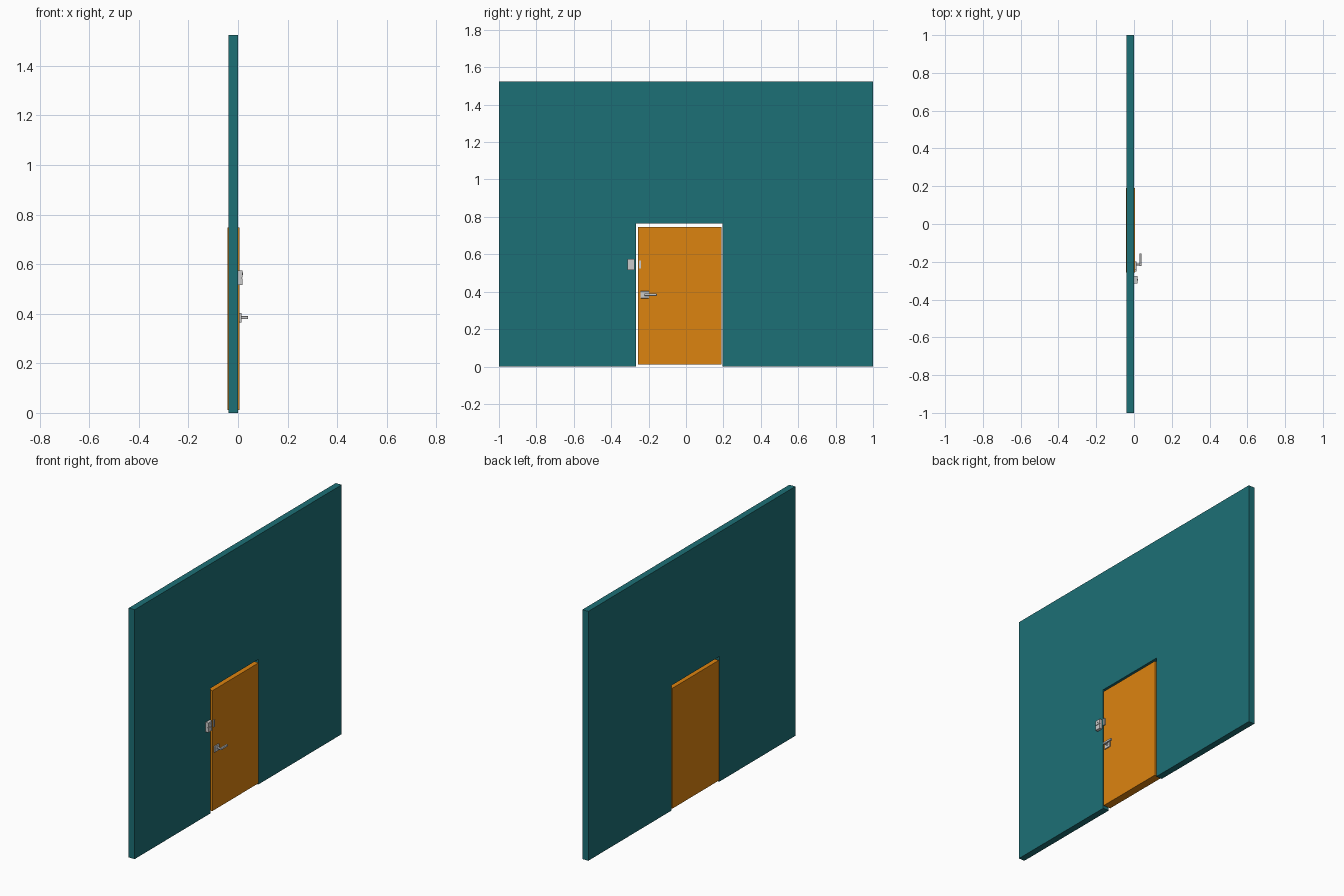
import bpy, bmesh, math

if "Cube" in bpy.data.objects:
    bpy.data.objects.remove(bpy.data.objects["Cube"])


def material(name, rgb):
    m = bpy.data.materials.new(name)
    m.diffuse_color = (*rgb, 1)
    m.use_nodes = True
    m.node_tree.nodes["Principled BSDF"].inputs["Base Color"].default_value = m.diffuse_color
    return m


def finish(name, bm, mat=None):
    me = bpy.data.meshes.new(name)
    bmesh.ops.recalc_face_normals(bm, faces=bm.faces)
    bm.to_mesh(me)
    bm.free()
    ob = bpy.data.objects.new(name, me)
    bpy.context.collection.objects.link(ob)
    if mat:
        me.materials.append(mat)
    return ob


def box(name, x, y, z, mat=None, bevel=0):
    bm = bmesh.new()
    bmesh.ops.create_cube(bm, size=1)
    for v in bm.verts:
        for i, (a, b) in enumerate((x, y, z)):
            v.co[i] = (a + b) / 2 + v.co[i] * (b - a)
    ob = finish(name, bm, mat)
    if bevel:
        mod = ob.modifiers.new("edge", 'BEVEL')
        mod.width, mod.segments = bevel, 2
    return ob


def extrude_x(name, outline, x0, x1, mat=None):
    bm = bmesh.new()
    face = bm.faces.new([bm.verts.new((x0, y, z)) for y, z in outline])
    geom = bmesh.ops.extrude_face_region(bm, geom=[face])["geom"]
    for v in geom:
        if isinstance(v, bmesh.types.BMVert):
            v.co.x = x1
    return finish(name, bm, mat)


def disc(name, y, z, r, x0, x1, n=16):
    pts = [(y + r * math.cos(2 * math.pi * i / n), z + r * math.sin(2 * math.pi * i / n))
           for i in range(n)]
    return extrude_x(name, pts, x0, x1)


teal = material("wall_teal", (0.012, 0.16, 0.18))
orange = material("door_orange", (0.72, 0.23, 0.005))

# Wall with a doorway open at the floor
extrude_x("wall", [(-1, 0), (-0.267, 0), (-0.267, 0.765), (0.195, 0.765),
                   (0.195, 0), (1, 0), (1, 1.525), (-1, 1.525)], -0.039, 0.001, teal)

# Door leaf, slightly thicker than the wall
box("door", (-0.042, 0.006), (-0.257, 0.19), (0.011, 0.747), orange)

# Lever handle
box("handle_plate", (0.006, 0.014), (-0.243, -0.198), (0.365, 0.403), bevel=0.002)
disc("handle_neck", -0.215, 0.384, 0.006, 0.013, 0.033)
box("handle_lever", (0.030, 0.041), (-0.222, -0.156), (0.378, 0.390), bevel=0.002)

# Lock unit on the wall: two stacked halves with a button
box("lock_back", (0.001, 0.015), (-0.314, -0.276), (0.516, 0.575))
for name, z0, z1 in (("lower", 0.516, 0.543), ("upper", 0.547, 0.575)):
    box("lock_" + name, (0.014, 0.019), (-0.314, -0.276), (z0, z1))
disc("lock_button", -0.295, 0.561, 0.005, 0.018, 0.021)

# Strike plate on the door edge
box("strike_plate", (0.005, 0.014), (-0.252, -0.240), (0.525, 0.566))
